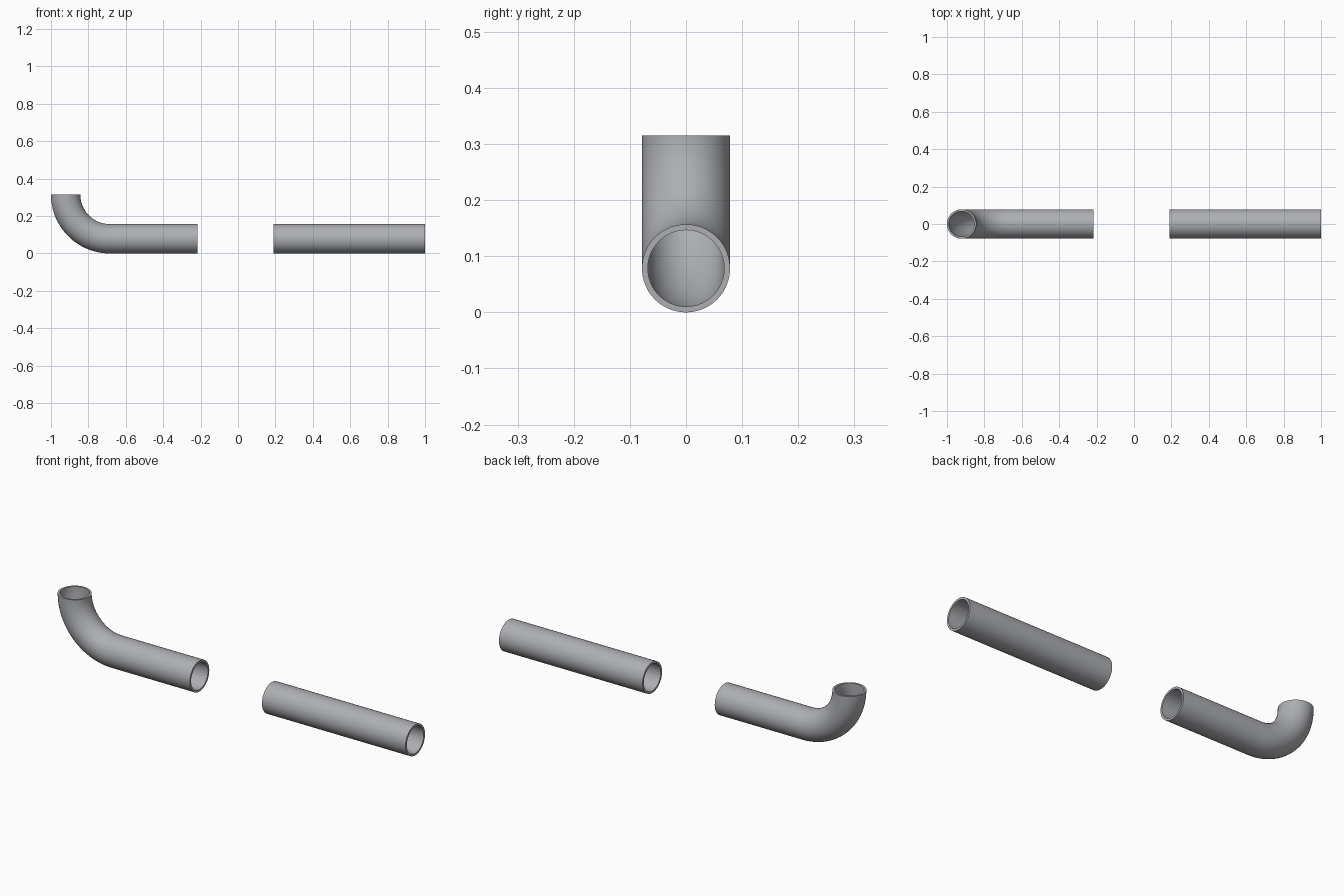
import bpy, bmesh, math
from mathutils import Vector

if "Cube" in bpy.data.objects:
    bpy.data.objects.remove(bpy.data.objects["Cube"])

R_OUT, R_IN = 0.0785, 0.068   # pipe radii
BEND = 0.2365                 # elbow centreline radius
SEGS = 64

steel = bpy.data.materials.new("steel grey")
steel.diffuse_color = (0.42, 0.43, 0.45, 1)
steel.use_nodes = True
steel.node_tree.nodes["Principled BSDF"].inputs["Base Color"].default_value = steel.diffuse_color


def pipe(name, path):
    """Hollow pipe swept along (point, tangent) pairs lying in the XZ plane."""
    bm = bmesh.new()
    side = Vector((0, 1, 0))
    shells = []
    for r in (R_OUT, R_IN):
        rings = []
        for p, t in path:
            up = t.cross(side)
            rings.append([bm.verts.new(p + r * (math.cos(a) * side + math.sin(a) * up))
                          for a in (2 * math.pi * i / SEGS for i in range(SEGS))])
        shells.append(rings)

    def bridge(a, b):
        for i in range(SEGS):
            j = (i + 1) % SEGS
            bm.faces.new((a[i], a[j], b[j], b[i]))

    # outer and inner walls, then the two end rims
    for rings in shells:
        for a, b in zip(rings, rings[1:]):
            bridge(a, b)
    for end in (0, -1):
        bridge(shells[0][end], shells[1][end])
    bmesh.ops.recalc_face_normals(bm, faces=bm.faces)

    mesh = bpy.data.meshes.new(name)
    bm.to_mesh(mesh)
    bm.free()
    mesh.materials.append(steel)
    obj = bpy.data.objects.new(name, mesh)
    bpy.context.collection.objects.link(obj)
    bpy.ops.object.select_all(action='DESELECT')
    obj.select_set(True)
    bpy.context.view_layer.objects.active = obj
    bpy.ops.object.shade_smooth_by_angle(angle=math.radians(35))
    return obj


# Straight pipe on the right
X = Vector((1, 0, 0))
pipe("straight_pipe", [(Vector((x, 0, R_OUT)), X) for x in (0.19, 1.0)])

# Elbow pipe: quarter bend from vertical to horizontal, then a straight run
cx, cz = -1 + R_OUT + BEND, R_OUT + BEND
path = []
for i in range(33):
    a = math.pi / 2 * i / 32
    path.append((Vector((cx - BEND * math.cos(a), 0, cz - BEND * math.sin(a))),
                 Vector((math.sin(a), 0, -math.cos(a)))))
path.append((Vector((-0.217, 0, R_OUT)), X))
pipe("elbow_pipe", path)
